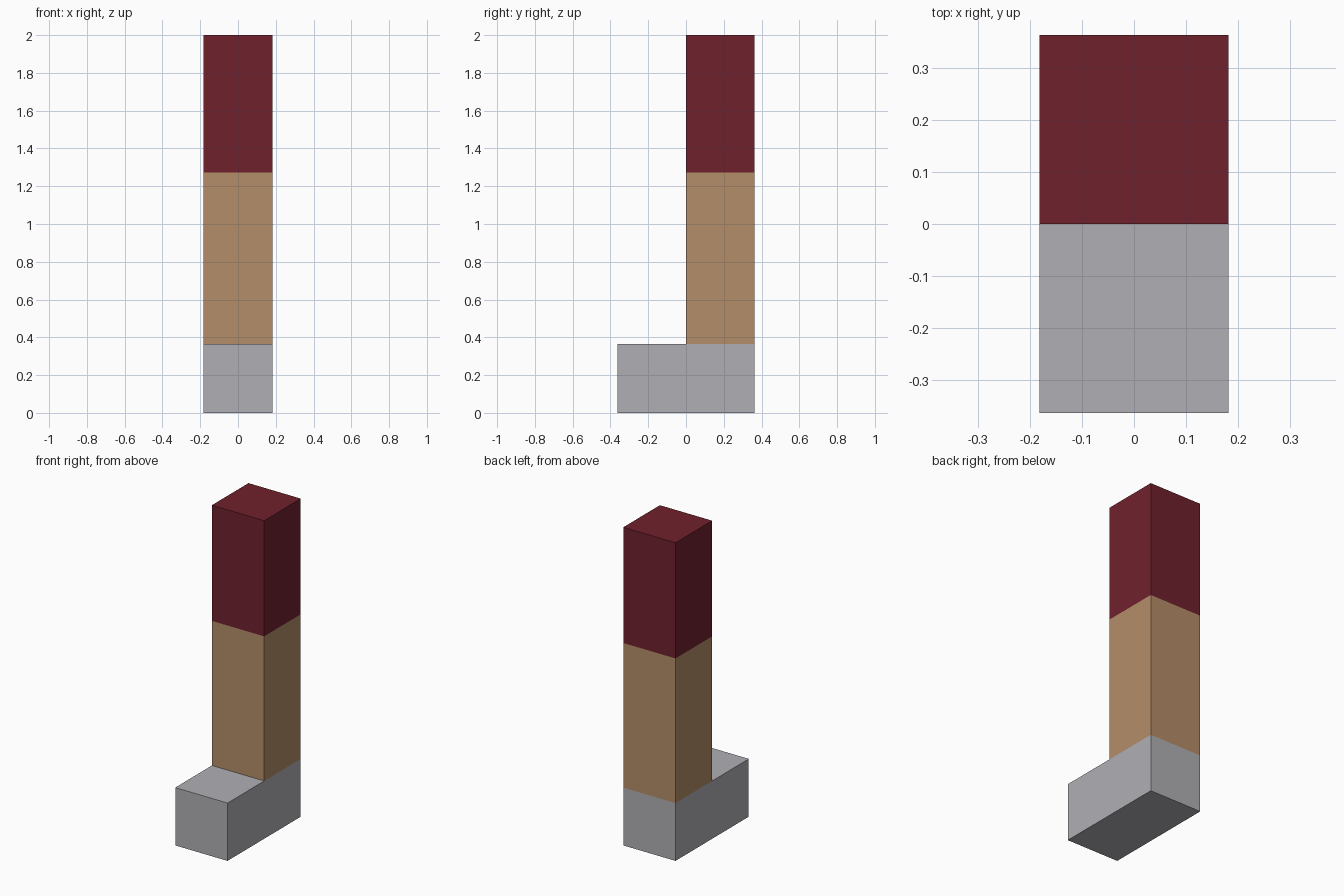
import bpy, bmesh
from mathutils import Vector

if "Cube" in bpy.data.objects:
    bpy.data.objects.remove(bpy.data.objects["Cube"])

U = 2 / 11            # block unit: the model is 11 units tall
SOLE, KNEE, TOP = 2 * U, 7 * U, 11 * U


def srgb(r, g, b):
    lin = [(c / 255 / 12.92) if c < 10.3 else ((c / 255 + 0.055) / 1.055) ** 2.4 for c in (r, g, b)]
    return (*lin, 1.0)


def material(name, rgb):
    m = bpy.data.materials.new(name)
    m.diffuse_color = srgb(*rgb)
    m.use_nodes = True
    m.node_tree.nodes["Principled BSDF"].inputs["Base Color"].default_value = m.diffuse_color
    return m


# L-shaped side profile (y, z): foot pointing forward, leg rising at the back
profile = [(-2 * U, 0), (2 * U, 0), (2 * U, TOP), (0, TOP), (0, SOLE), (-2 * U, SOLE)]
bm = bmesh.new()
side = bm.faces.new([bm.verts.new((-U, y, z)) for y, z in profile])
ext = bmesh.ops.extrude_face_region(bm, geom=[side])
bmesh.ops.translate(bm, vec=Vector((2 * U, 0, 0)),
                    verts=[v for v in ext["geom"] if isinstance(v, bmesh.types.BMVert)])

# Cut the skin at the colour borders
for z in (SOLE, KNEE):
    bmesh.ops.bisect_plane(bm, geom=bm.verts[:] + bm.edges[:] + bm.faces[:], dist=1e-5,
                           plane_co=(0, 0, z), plane_no=(0, 0, 1))
bmesh.ops.recalc_face_normals(bm, faces=bm.faces[:])

# Colour bands by height: shoe, shin, thigh
for f in bm.faces:
    z = f.calc_center_median().z
    f.material_index = 0 if z < SOLE + 0.01 else 1 if z < KNEE else 2

mesh = bpy.data.meshes.new("leg_with_foot")
bm.to_mesh(mesh)
bm.free()
for name, rgb in (("shoe grey", (176, 175, 180)),
                  ("skin tan", (181, 141, 104)),
                  ("trouser dark red", (112, 33, 45))):
    mesh.materials.append(material(name, rgb))
leg = bpy.data.objects.new("leg_with_foot", mesh)
bpy.context.collection.objects.link(leg)
